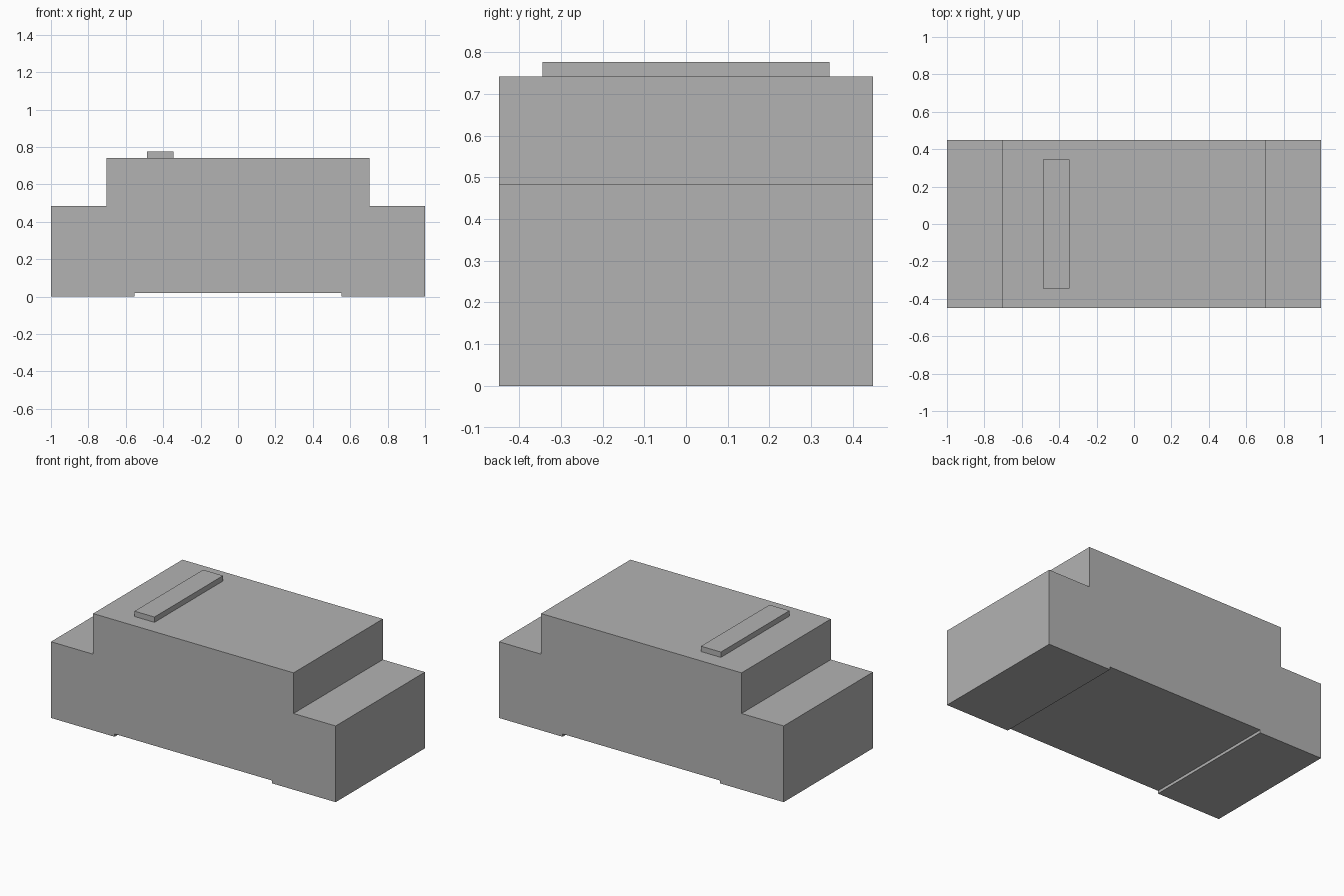
import bpy
import bmesh

cube = bpy.data.objects.get("Cube")
if cube:
    bpy.data.objects.remove(cube, do_unlink=True)

# Single plain grey
grey = bpy.data.materials.new("plain_grey")
grey.use_nodes = True
colour = (0.45, 0.45, 0.45, 1)
grey.diffuse_color = colour
grey.node_tree.nodes["Principled BSDF"].inputs["Base Color"].default_value = colour


def extrude_profile(name, profile, y_front, y_back):
    """Solid made by sweeping an x-z outline along y."""
    bm = bmesh.new()
    face = bm.faces.new([bm.verts.new((x, y_front, z)) for x, z in profile])
    swept = bmesh.ops.extrude_face_region(bm, geom=[face])["geom"]
    verts = [v for v in swept if isinstance(v, bmesh.types.BMVert)]
    bmesh.ops.translate(bm, verts=verts, vec=(0, y_back - y_front, 0))
    bmesh.ops.recalc_face_normals(bm, faces=bm.faces)
    mesh = bpy.data.meshes.new(name)
    bm.to_mesh(mesh)
    bm.free()
    mesh.materials.append(grey)
    obj = bpy.data.objects.new(name, mesh)
    bpy.context.collection.objects.link(obj)
    return obj


# Stepped housing with a shallow recess underneath, mirrored about x = 0
half = [(0.553, 0.018), (0.553, 0), (1, 0), (1, 0.484), (0.704, 0.484), (0.704, 0.742)]
outline = half + [(-x, z) for x, z in reversed(half)]
extrude_profile("housing", outline, -0.448, 0.448)

# Raised strip on the top
left, right, low, high = -0.486, -0.346, 0.742, 0.776
extrude_profile("top_strip", [(left, low), (right, low), (right, high), (left, high)], -0.344, 0.344)
